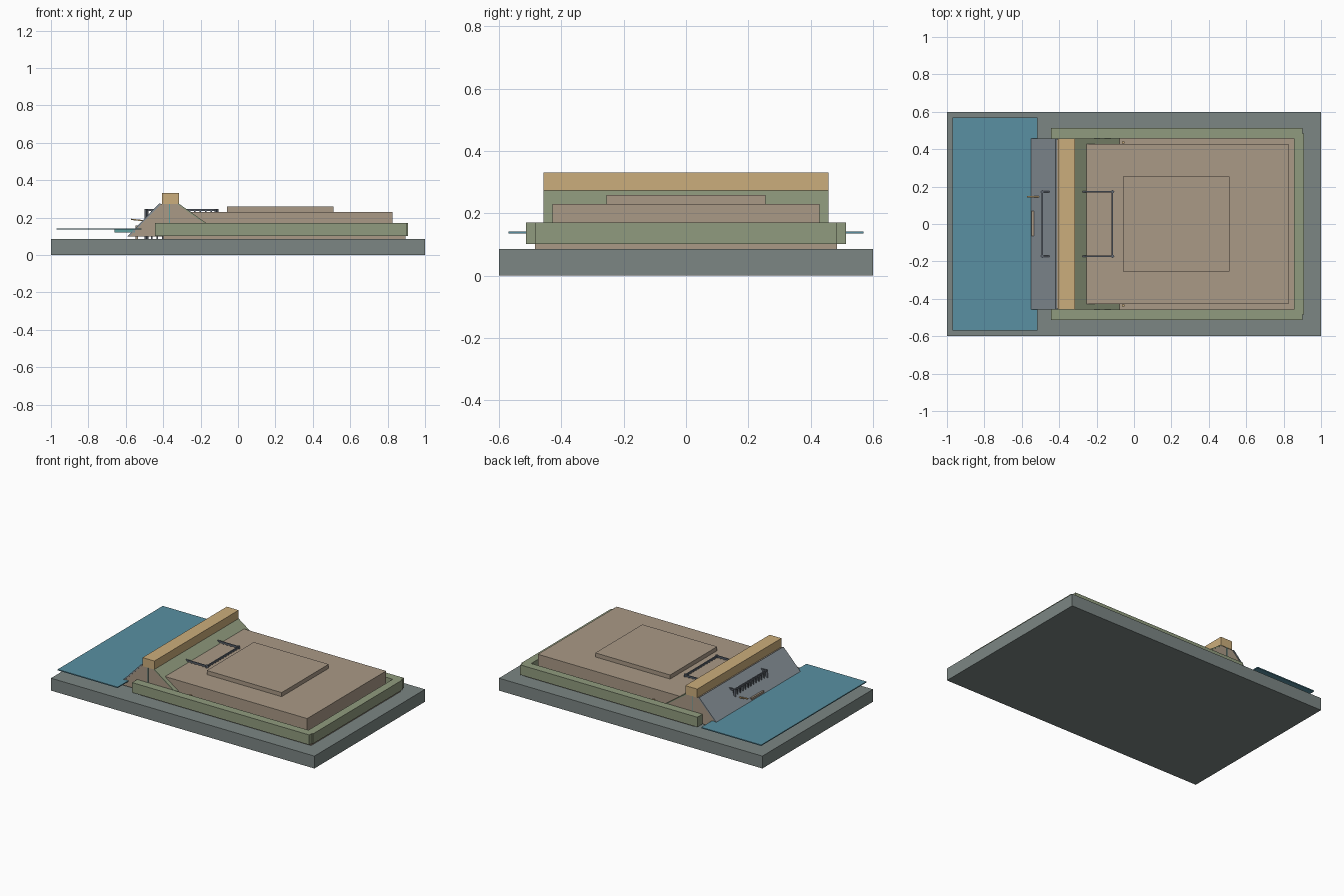
import bpy

if "Cube" in bpy.data.objects:
    bpy.data.objects.remove(bpy.data.objects["Cube"])

COLORS = {
    "stone": (0.20, 0.24, 0.23, 1), "water": (0.10, 0.28, 0.36, 1),
    "earth": (0.40, 0.32, 0.24, 1), "grass": (0.28, 0.33, 0.21, 1),
    "facing": (0.24, 0.28, 0.31, 1), "crest": (0.60, 0.42, 0.20, 1),
    "membrane": (0.12, 0.35, 0.34, 1), "steel": (0.12, 0.14, 0.17, 1),
}
MATS = {}
for key, col in COLORS.items():
    MATS[key] = bpy.data.materials.new(key)
    MATS[key].diffuse_color = col


def mesh_object(name, verts, faces, mat):
    me = bpy.data.meshes.new(name)
    me.from_pydata(verts, [], faces)
    me.materials.append(MATS[mat])
    ob = bpy.data.objects.new(name, me)
    bpy.context.collection.objects.link(ob)
    return ob


def extrude_y(name, profile, y0, y1, mat):
    """Extrude an x/z profile (clockwise seen from the front) along y."""
    n = len(profile)
    verts = [(x, y, z) for y in (y0, y1) for x, z in profile]
    faces = [tuple(reversed(range(n))), tuple(range(n, 2 * n))]
    faces += [(i, (i + 1) % n, (i + 1) % n + n, i + n) for i in range(n)]
    return mesh_object(name, verts, faces, mat)


def box(name, x0, x1, y0, y1, z0, z1, mat):
    return extrude_y(name, [(x0, z0), (x0, z1), (x1, z1), (x1, z0)], y0, y1, mat)


# Foundation and water
box("foundation", -1, 1, -0.6, 0.6, 0, 0.085, "stone")
box("water_sheet", -0.97, -0.515, -0.57, 0.57, 0.135, 0.142, "water")
box("water_apron", -0.66, -0.55, -0.455, 0.455, 0.12, 0.135, "membrane")

# Stored fill: floor, main deck and raised cap
box("floor_slab", -0.40, 0.895, -0.485, 0.485, 0.085, 0.104, "earth")
box("fill_deck", -0.255, 0.825, -0.428, 0.428, 0.104, 0.23, "earth")
box("fill_cap", -0.058, 0.51, -0.255, 0.255, 0.23, 0.258, "earth")

# Retaining walls on three sides
for s, side in ((-1, "front"), (1, "back")):
    a, b = sorted((s * 0.457, s * 0.513))
    box(side + "_wall", -0.445, 0.90, a, b, 0.102, 0.17, "grass")
    a, b = sorted((s * 0.43, s * 0.442))
    box(side + "_marker", -0.064, -0.05, a, b, 0.1, 0.16, "crest")
box("end_wall", 0.855, 0.91, -0.485, 0.485, 0.102, 0.17, "grass")

# Dam body with facings on both slopes and a crest beam
extrude_y("dam_body", [(-0.582, 0.1), (-0.413, 0.272), (-0.322, 0.272), (-0.08, 0.1)],
          -0.453, 0.453, "earth")
extrude_y("upstream_facing", [(-0.59, 0.1), (-0.42, 0.277), (-0.412, 0.272), (-0.58, 0.1)],
          -0.457, 0.457, "facing")
extrude_y("downstream_facing", [(-0.322, 0.27), (-0.32, 0.277), (-0.075, 0.103), (-0.085, 0.1)],
          -0.457, 0.457, "grass")
box("crest_beam", -0.405, -0.315, -0.457, 0.457, 0.272, 0.331, "crest")
box("core_membrane", -0.368, -0.364, -0.457, 0.457, 0, 0.272, "membrane")
box("toe_block", -0.547, -0.535, -0.065, 0.07, 0.085, 0.158, "earth")

# Drain pipe on the upstream face
extrude_y("drain_pipe", [(-0.572, 0.187), (-0.572, 0.194), (-0.50, 0.186), (-0.50, 0.179)],
          0.141, 0.15, "crest")

# Ring of piles tied by rails, passing through the dam
X0, X1, Y = -0.49, -0.115, 0.172
R = 0.004
for s in (-1, 1):
    box("side_rail", X0, X1, s * Y - R, s * Y + R, 0.234, 0.245, "steel")
    for i in range(14):
        x = X0 + (X1 - X0) * i / 13
        box("side_pile", x - R, x + R, s * Y - R, s * Y + R, 0.085, 0.245, "steel")
for x in (X0, X1):
    box("cross_rail", x - R, x + R, -Y, Y, 0.234, 0.245, "steel")
    for i in range(1, 12):
        y = -Y + 2 * Y * i / 12
        box("cross_pile", x - R, x + R, y - R, y + R, 0.085, 0.245, "steel")
    for s in (-1, 1):
        # Diamond-shaped corner posts
        d, c = 0.011, s * Y
        ring = [(x - d, c), (x, c - d), (x + d, c), (x, c + d)]
        verts = [(px, py, z) for z in (0.085, 0.247) for px, py in ring]
        faces = [(3, 2, 1, 0), (4, 5, 6, 7)]
        faces += [(i, (i + 1) % 4, (i + 1) % 4 + 4, i + 4) for i in range(4)]
        mesh_object("corner_post", verts, faces, "steel")

for m in bpy.data.materials:
    if m.users and not m.is_grease_pencil:
        m.use_nodes = True
        m.node_tree.nodes["Principled BSDF"].inputs["Base Color"].default_value = m.diffuse_color
